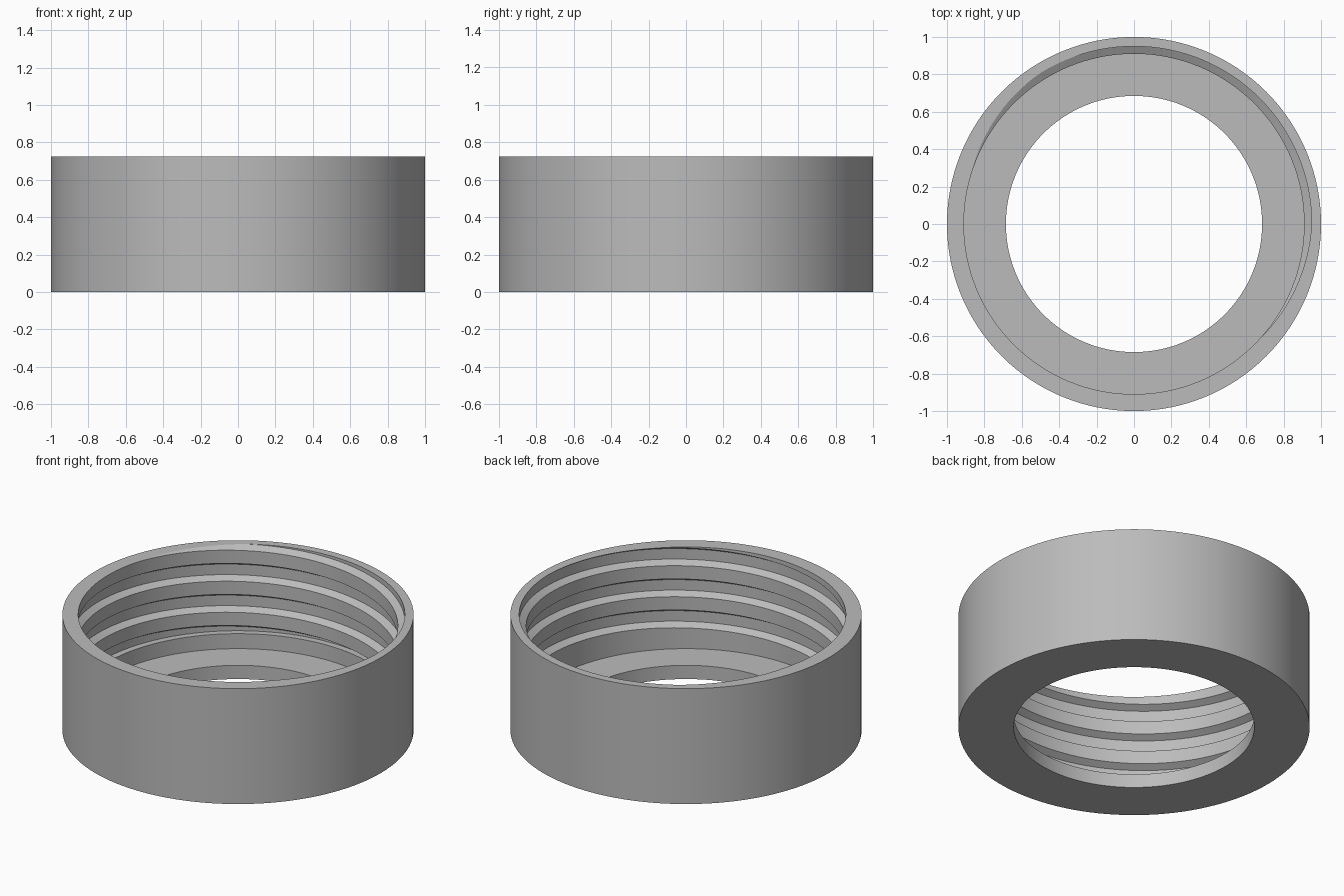
import bpy
import bmesh
import math

cube = bpy.data.objects.get("Cube")
if cube:
    bpy.data.objects.remove(cube, do_unlink=True)

SEGMENTS = 128
HEIGHT, FLOOR, THREAD_START = 0.725, 0.086, 0.18
OUTER, WALL, BORE = 1.0, 0.91, 0.685
PITCH, DEPTH = 0.195, 0.04
HALF_MOUTH, HALF_ROOT = 0.056, 0.033


def groove_center(angle):
    """Height of the helical groove at an angle, on its reference turn."""
    return 0.57 + PITCH * (angle / math.tau - 0.375)


def wall_radius(center, z):
    """Inner wall radius, widened where the trapezoid groove runs."""
    d = abs((z - center + PITCH / 2) % PITCH - PITCH / 2)
    cut = (HALF_MOUTH - d) / (HALF_MOUTH - HALF_ROOT)
    return WALL + DEPTH * min(1, max(0, cut))


def section(angle):
    """Closed radius and height outline of the ring at an angle."""
    center = groove_center(angle)
    outline = [(OUTER, HEIGHT), (OUTER, 0), (BORE, 0), (BORE, FLOOR),
               (WALL, FLOOR), (WALL, THREAD_START)]
    for turn in range(-3, 3):
        for offset in (-HALF_MOUTH, -HALF_ROOT, HALF_ROOT, HALF_MOUTH):
            z = center + turn * PITCH + offset
            z = min(HEIGHT, max(THREAD_START, z))
            outline.append((wall_radius(center, z), z))
    return outline


# Sweep the section round the axis; the turns join up at the seam
bm = bmesh.new()
columns = []
for i in range(SEGMENTS + 1):
    a = math.tau * i / SEGMENTS
    columns.append([bm.verts.new((r * math.cos(a), r * math.sin(a), z))
                    for r, z in section(a)])
for left, right in zip(columns, columns[1:]):
    for j in range(len(left)):
        bm.faces.new((left[j - 1], right[j - 1], right[j], left[j]))
bmesh.ops.remove_doubles(bm, verts=bm.verts[:], dist=0.0001)
bmesh.ops.recalc_face_normals(bm, faces=bm.faces[:])

mesh = bpy.data.meshes.new("threaded_ring")
bm.to_mesh(mesh)
bm.free()
ring = bpy.data.objects.new("threaded_ring", mesh)
bpy.context.collection.objects.link(ring)

# Plain grey
grey = bpy.data.materials.new("light_grey")
grey.use_nodes = True
color = (0.5, 0.5, 0.5, 1)
grey.diffuse_color = color
grey.node_tree.nodes["Principled BSDF"].inputs["Base Color"].default_value = color
mesh.materials.append(grey)

bpy.ops.object.select_all(action="DESELECT")
ring.select_set(True)
bpy.context.view_layer.objects.active = ring
bpy.ops.object.shade_smooth_by_angle(angle=math.radians(25))
